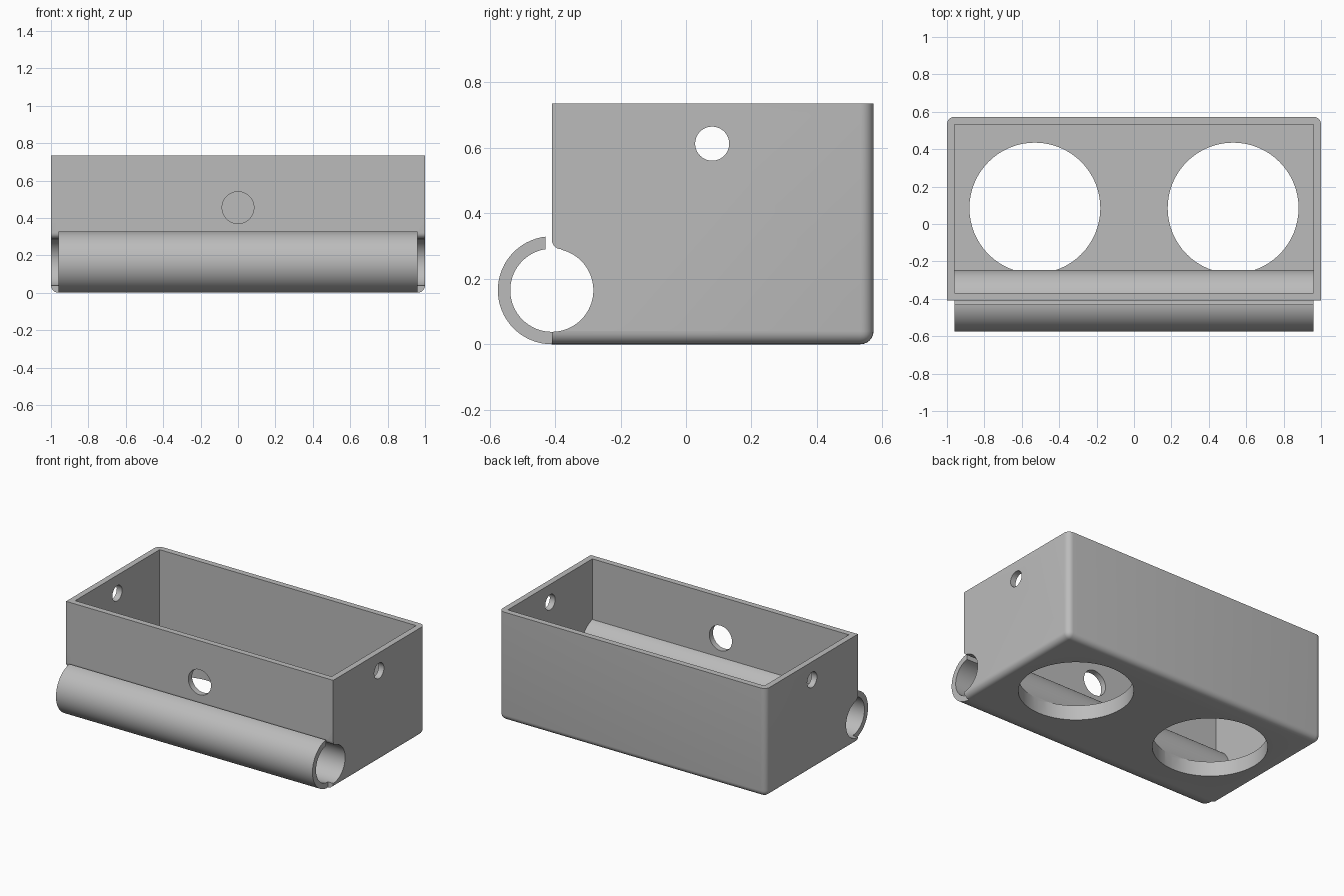
import bpy
import bmesh
from math import radians, sin, cos
from mathutils import Matrix

cube = bpy.data.objects.get("Cube")
if cube:
    bpy.data.objects.remove(cube, do_unlink=True)

grey = bpy.data.materials.new("plain grey")
grey.use_nodes = True
colour = (0.5, 0.5, 0.5, 1)
grey.diffuse_color = colour
grey.node_tree.nodes["Principled BSDF"].inputs["Base Color"].default_value = colour


def finish(bm, name):
    bmesh.ops.recalc_face_normals(bm, faces=bm.faces)
    mesh = bpy.data.meshes.new(name)
    bm.to_mesh(mesh)
    bm.free()
    mesh.materials.append(grey)
    ob = bpy.data.objects.new(name, mesh)
    bpy.context.collection.objects.link(ob)
    return ob


def block(name, low, high, radius=0):
    bm = bmesh.new()
    bmesh.ops.create_cube(bm, size=1)
    for v in bm.verts:
        v.co = [h if c > 0 else l for c, l, h in zip(v.co, low, high)]
    if radius:
        # round the back uprights and the bottom edges, leaving the front and rim sharp
        def rounded(e):
            a, b = (v.co for v in e.verts)
            at_back = a.y > 0 and b.y > 0
            at_bottom = a.z < 0.1 and b.z < 0.1
            upright = abs(a.z - b.z) > 0.1
            return (upright and at_back) or (at_bottom and (a.y > 0 or b.y > 0))
        bmesh.ops.bevel(bm, geom=[e for e in bm.edges if rounded(e)], offset=radius,
                        segments=6, profile=0.5, affect='EDGES')
    return finish(bm, name)


def cylinder(name, radius, length, centre, axis):
    turn = {'X': Matrix.Rotation(radians(90), 4, 'Y'),
            'Y': Matrix.Rotation(radians(90), 4, 'X'),
            'Z': Matrix.Identity(4)}[axis]
    bm = bmesh.new()
    bmesh.ops.create_cone(bm, cap_ends=True, segments=64, radius1=radius, radius2=radius,
                          depth=length, matrix=Matrix.Translation(centre) @ turn)
    return finish(bm, name)


def prism(name, profile, half):
    bm = bmesh.new()
    face = bm.faces.new([bm.verts.new((-half, y, z)) for y, z in profile])
    moved = bmesh.ops.extrude_face_region(bm, geom=[face])['geom']
    bmesh.ops.translate(bm, vec=(2 * half, 0, 0),
                        verts=[g for g in moved if isinstance(g, bmesh.types.BMVert)])
    return finish(bm, name)


def combine(target, tool, operation='DIFFERENCE'):
    mod = target.modifiers.new(tool.name, 'BOOLEAN')
    mod.operation, mod.solver, mod.object = operation, 'EXACT', tool
    bpy.context.view_layer.objects.active = target
    bpy.ops.object.modifier_apply(modifier=mod.name)
    bpy.data.objects.remove(tool, do_unlink=True)


FRONT, BACK, TOP, WALL, FLOOR = -0.41, 0.573, 0.735, 0.04, 0.1
TUBE_R, BORE_R = 0.165, 0.127
axis_point = (0, FRONT, TUBE_R)

# Open-topped box
box = block("open_box", (-1, FRONT, 0), (1, BACK, TOP), WALL)
combine(box, block("cavity", (WALL - 1, FRONT + WALL, FLOOR), (1 - WALL, BACK - WALL, 1)))

# Two large floor holes
for x in (-0.53, 0.53):
    combine(box, cylinder("floor_hole", 0.35, 0.5, (x, 0.085, 0), 'Z'))

# Tube along the lower front, bored right through the end walls
combine(box, cylinder("front_tube", TUBE_R, 2 * (1 - WALL), axis_point, 'X'), 'UNION')
combine(box, cylinder("bore", BORE_R, 2.4, axis_point, 'X'))

# Slot along the tube top, with a rounded lip under the front wall
lip = 0.03
arc = [(FRONT + lip - lip * cos(radians(a)), 0.32 - lip * sin(radians(a)))
       for a in range(0, 91, 15)]
slot = [(FRONT - 0.02, 0.2), (FRONT - 0.02, 0.4), (FRONT, 0.4)] + arc + [(FRONT + lip, 0.2)]
combine(box, prism("slot", slot, 1.2))

# Round holes in the end walls and the front wall
combine(box, cylinder("end_holes", 0.052, 2.4, (0, 0.08, 0.613), 'X'))
combine(box, cylinder("front_hole", 0.085, 0.3, (0, FRONT, 0.455), 'Y'))

bpy.ops.object.select_all(action='DESELECT')
box.select_set(True)
bpy.context.view_layer.objects.active = box
bpy.ops.object.shade_smooth_by_angle(angle=radians(30))
